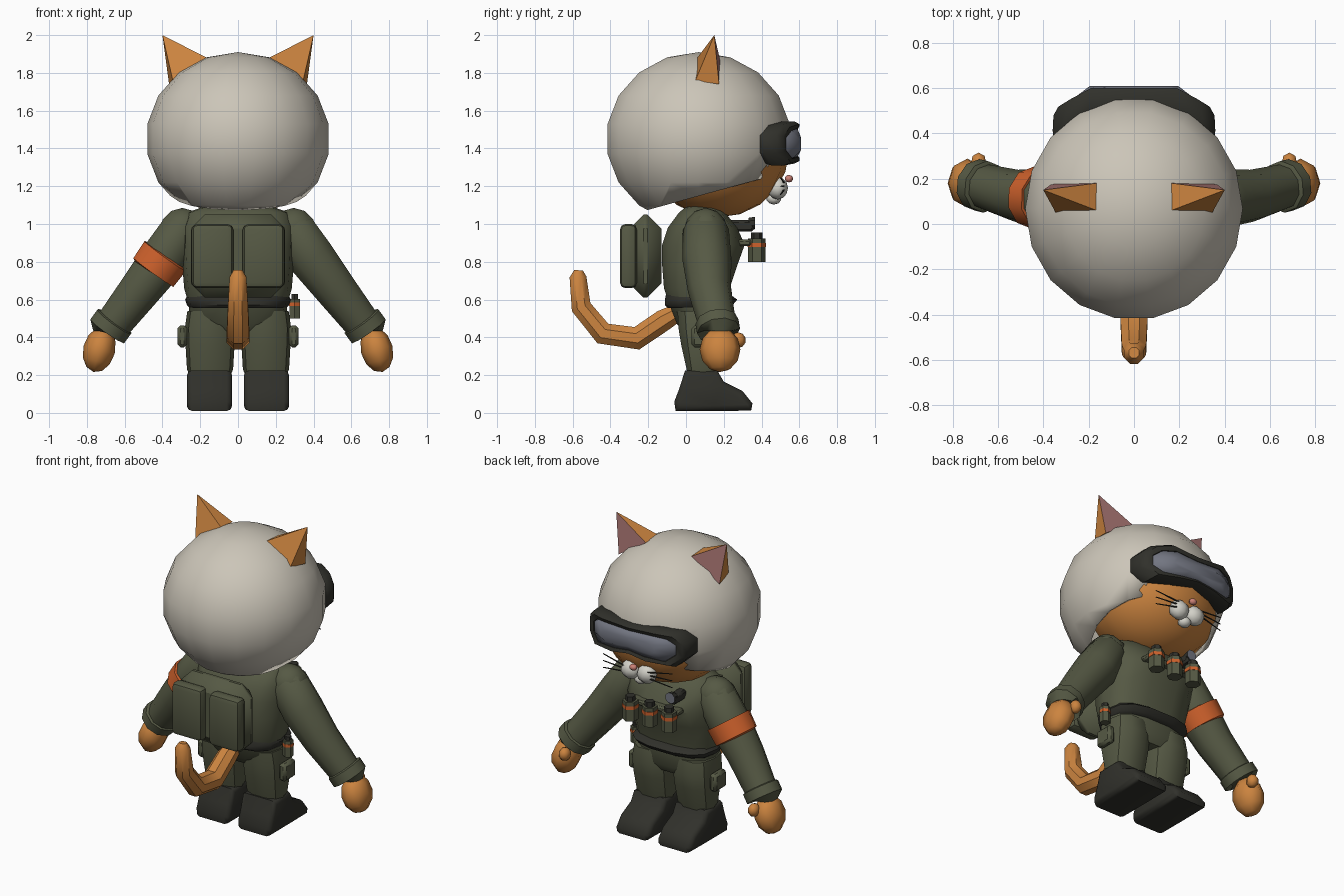
import bpy, bmesh, math
from mathutils import Vector, Matrix

if "Cube" in bpy.data.objects:
    bpy.data.objects.remove(bpy.data.objects["Cube"])


def material(name, *rgb):
    m = bpy.data.materials.new(name)
    m.diffuse_color = (*rgb, 1)
    m.use_nodes = True
    m.node_tree.nodes["Principled BSDF"].inputs["Base Color"].default_value = m.diffuse_color
    return m


SHELL = material("helmet cream", .60, .56, .48)
FUR = material("orange fur", .60, .23, .05)
OLIVE = material("olive cloth", .092, .10, .058)
DARK = material("dark rubber", .030, .030, .024)
BAND = material("signal orange", .62, .12, .025)
LENS = material("lens grey", .17, .18, .22)
EAR = material("ear pink", .42, .19, .18)
NOSE = material("nose pink", .60, .22, .18)
WHITE = material("muzzle white", .65, .64, .58)


def finish(name, bm, *mats, angle=40):
    bmesh.ops.recalc_face_normals(bm, faces=bm.faces)
    me = bpy.data.meshes.new(name)
    bm.to_mesh(me)
    bm.free()
    for m in mats:
        me.materials.append(m)
    ob = bpy.data.objects.new(name, me)
    bpy.context.collection.objects.link(ob)
    bpy.ops.object.select_all(action='DESELECT')
    ob.select_set(True)
    bpy.context.view_layer.objects.active = ob
    bpy.ops.object.shade_smooth_by_angle(angle=math.radians(angle))
    return ob


def skin(name, rings, *mats, angle=40, caps=(True, True), rule=None):
    """Join closed rings of points into one surface."""
    bm = bmesh.new()
    vs = [[bm.verts.new(p) for p in r] for r in rings]
    n = len(rings[0])
    for i in range(len(vs) - 1):
        for j in range(n):
            k = (j + 1) % n
            f = bm.faces.new((vs[i][j], vs[i][k], vs[i + 1][k], vs[i + 1][j]))
            f.material_index = rule(i) if rule else 0
    if caps[0]:
        bm.faces.new(vs[0])
    if caps[1]:
        f = bm.faces.new(vs[-1])
        f.material_index = rule(len(vs) - 1) if rule else 0
    return finish(name, bm, *mats, angle=angle)


def loft(name, rows, *mats, n=14, x=0, power=.75, **kw):
    """Stack of rounded sections: rows of (z, half width, y back, y front)."""
    def c(v):
        return math.copysign(abs(v) ** power, v)
    rings = []
    for z, rx, y0, y1 in rows:
        rings.append([(x + rx * c(math.cos(a)), (y0 + y1) / 2 + (y1 - y0) / 2 * c(math.sin(a)), z)
                      for a in (math.tau * j / n for j in range(n))])
    return skin(name, rings, *mats, **kw)


def tube(name, path, radii, *mats, n=8, **kw):
    pts = [Vector(p) for p in path]
    rings = []
    for i, p in enumerate(pts):
        t = (pts[min(i + 1, len(pts) - 1)] - pts[max(i - 1, 0)]).normalized()
        ref = Vector((0, 1, 0)) if abs(t.y) < .6 else Vector((1, 0, 0))
        if name == "tail":
            ref = Vector((1, 0, 0))
        u = t.cross(ref).normalized()
        v = t.cross(u)
        rings.append([p + radii[i] * (u * math.cos(a) + v * math.sin(a))
                      for a in (math.tau * (j + .5) / n for j in range(n))])
    return skin(name, rings, *mats, **kw)


def ball(name, loc, size, mat, seg=10, ring=6, rot=0):
    bm = bmesh.new()
    bmesh.ops.create_uvsphere(bm, u_segments=seg, v_segments=ring, radius=1)
    m = Matrix.Translation(loc) @ Matrix.Rotation(rot, 4, 'Y') @ Matrix.Diagonal((*size, 1))
    bmesh.ops.transform(bm, matrix=m, verts=bm.verts)
    return finish(name, bm, mat, angle=60)


def box(name, loc, size, mat, bevel=.02, segments=1):
    bm = bmesh.new()
    bmesh.ops.create_cube(bm, size=1)
    bmesh.ops.transform(bm, matrix=Matrix.Translation(loc) @ Matrix.Diagonal((*size, 1)), verts=bm.verts)
    bmesh.ops.bevel(bm, geom=bm.edges[:], offset=bevel, segments=segments, affect='EDGES', profile=.5)
    return finish(name, bm, mat)


def side_profile(name, pts, x, half, mat, bevel):
    """Side outline (y, z) extruded across x."""
    bm = bmesh.new()
    f = bm.faces.new([bm.verts.new((x - half, y, z)) for y, z in pts])
    ex = bmesh.ops.extrude_face_region(bm, geom=[f])
    bmesh.ops.translate(bm, vec=(2 * half, 0, 0), verts=[v for v in ex['geom'] if isinstance(v, bmesh.types.BMVert)])
    edges = [e for e in bm.edges if abs(e.verts[0].co.x - e.verts[1].co.x) < 1e-4]
    bmesh.ops.bevel(bm, geom=edges, offset=bevel, segments=2, affect='EDGES', profile=.5)
    return finish(name, bm, mat, angle=50)


def canister(name, x, y, z, r, h):
    """Small cylinder with coloured band and dark cap."""
    steps = [(0, r), (.5, r), (.5, r * 1.06), (.64, r * 1.06), (.64, r), (.8, r), (.8, r * .65), (1, r * .65)]
    tube(name, [(x, y, z + h * s) for s, _ in steps], [q for _, q in steps], OLIVE, BAND, DARK, n=6,
         angle=30, rule=lambda i: 1 if i in (1, 2, 3) else 2 if i >= 6 else 0)


# helmet: sphere trimmed by two planes to leave the face open
bm = bmesh.new()
bmesh.ops.create_uvsphere(bm, u_segments=18, v_segments=9, radius=1,
                          matrix=Matrix.Translation((0, .067, 1.45)) @ Matrix.Diagonal((.487, .497, .46, 1))
                          @ Matrix.Rotation(math.pi / 2, 4, 'Z'))
for co, no in (((0, -.2, 1.075), (0, .17, -.62)), ((0, .40, 1.245), (0, .175, -.10))):
    bmesh.ops.bisect_plane(bm, geom=bm.verts[:] + bm.edges[:] + bm.faces[:], plane_co=co, plane_no=no,
                           clear_outer=True)
helmet = finish("helmet", bm, SHELL, angle=50)
shell = helmet.modifiers.new("thickness", 'SOLIDIFY')
shell.thickness = .025

# head and muzzle
ball("head", (0, .17, 1.385), (.41, .375, .35), FUR, 16, 10)
ball("nose", (0, .545, 1.24), (.026, .022, .02), NOSE, 8, 5)
ball("chin", (0, .465, 1.135), (.042, .04, .032), WHITE, 8, 5)
for s in (-1, 1):
    ball("cheek", (s * .058, .485, 1.19), (.066, .055, .06), WHITE, 8, 6)
    for k in (-1, 0, 1):
        tube("whisker", [(s * .08, .52, 1.20 + k * .018), (s * .25, .50, 1.20 + k * .045)],
             [.005, .003], DARK, n=4)
    # ear with pink front
    bm = bmesh.new()
    base = [bm.verts.new((s * x, y, z)) for x, y, z in
            ((.165, .06, 1.88), (.165, .18, 1.87), (.365, .175, 1.74), (.345, .05, 1.76))]
    ridge = bm.verts.new((s * .40, .15, 2.0))
    for i in range(4):
        f = bm.faces.new((base[i], base[(i + 1) % 4], ridge))
        f.material_index = 1 if i == 1 else 0
    bm.faces.new(base)
    finish("ear", bm, FUR, EAR, angle=10)

# goggles: rounded outline bent around the face
half = [(0, .105), (.2, .118), (.30, .10), (.355, .045), (.355, -.05), (.29, -.115), (.13, -.105), (0, -.085)]
outline = half + [(-x, z) for x, z in half[-2:0:-1]]


def goggle_ring(scale_x, scale_z, y):
    return [(x * scale_x, y - .62 * max(0, abs(x * scale_x) - .2), 1.425 + z * scale_z) for x, z in outline]


skin("goggle_frame", [goggle_ring(1, .9, .47), goggle_ring(1.01, 1, .51), goggle_ring(1, 1, .575),
                      goggle_ring(.94, .88, .60), goggle_ring(.84, .68, .59), goggle_ring(.82, .66, .57)],
     DARK, angle=45)
skin("goggle_lens", [goggle_ring(.83, .67, .575), goggle_ring(.81, .64, .592), goggle_ring(.55, .3, .608)],
     LENS, angle=60)

# torso, belt, hips
loft("torso", [(.57, .26, -.09, .22), (.66, .285, -.12, .235), (.78, .295, -.13, .275), (.89, .30, -.13, .315),
               (.98, .30, -.10, .275), (1.06, .27, -.04, .21), (1.10, .16, .01, .17)], OLIVE)
loft("belt", [(.555, .255, -.10, .22), (.57, .27, -.115, .25), (.60, .28, -.115, .275), (.625, .265, -.11, .24)], DARK)
loft("hips", [(.42, .14, -.01, .19), (.47, .25, -.05, .22), (.57, .262, -.09, .225)], OLIVE)

# backpack with two outer pouches
box("backpack", (0, -.215, .83), (.50, .17, .44), OLIVE, .075)
for s in (-1, 1):
    box("backpack_pouch", (s * .135, -.305, .83), (.22, .09, .34), OLIVE, .03, 2)

# legs, boots, thigh pouches
boot = [(-.055, .01), (.15, .01), (.345, .012), (.352, .05), (.30, .115), (.20, .165), (.165, .225), (-.005, .225),
        (-.035, .13), (-.062, .06)]
for s in (-1, 1):
    loft("trouser_leg", [(.19, .105, .01, .17), (.23, .122, .0, .18), (.36, .13, -.03, .215), (.45, .133, -.045, .23),
                         (.54, .12, -.05, .22)], OLIVE, n=10, x=s * .148)
    side_profile("boot", boot, s * .151, .12, DARK, .028)
    box("thigh_pouch", (s * .295, .09, .405), (.05, .12, .115), OLIVE, .015)

# arms, cuffs, hands
for s in (-1, 1):
    tube("sleeve", [(s * x, y, z) for x, y, z in
                    ((.22, .10, 1.03), (.29, .105, .97), (.39, .11, .82), (.52, .125, .65), (.66, .165, .47))],
         [.06, .122, .13, .115, .10], OLIVE, n=10, angle=50)
    ball("shoulder", (s * .295, .105, .965), (.125, .115, .12), OLIVE, 10, 6)
    tube("cuff", [(s * x, y, z) for x, y, z in ((.65, .163, .49), (.655, .164, .483), (.69, .172, .435), (.69, .172, .434))],
         [.095, .115, .115, .08], OLIVE, n=10)
    ball("hand", (s * .735, .18, .335), (.085, .108, .122), FUR, 8, 6, rot=s * -.25)
    ball("thumb", (s * .685, .275, .385), (.036, .042, .042), FUR, 7, 5)

# armband on one sleeve
tube("armband", [(-.382, .11, .835), (-.385, .11, .83), (-.447, .116, .745), (-.45, .116, .74)],
     [.12, .142, .137, .115], BAND, n=10)

# tail
tube("tail", [(0, -.04, .535), (0, -.12, .49), (0, -.26, .395), (0, -.44, .42), (0, -.555, .56), (0, -.572, .72),
              (0, -.568, .755)], [.05, .062, .066, .064, .058, .048, .025], FUR, n=8)

# chest and hip canisters, chest torch
for x in (-.14, 0, .14):
    canister("chest_canister", x, .375, .80, .047, .155)
box("chest_strap", (0, .31, .90), (.36, .07, .035), OLIVE, .01)
canister("hip_canister", .30, .09, .50, .032, .13)
box("torch_body", (-.14, .295, .99), (.06, .13, .06), DARK, .012)
tube("torch_head", [(-.14, .33, 1.005), (-.14, .365, 1.005)], [.03, .036], DARK, LENS, n=8,
     rule=lambda i: i)
